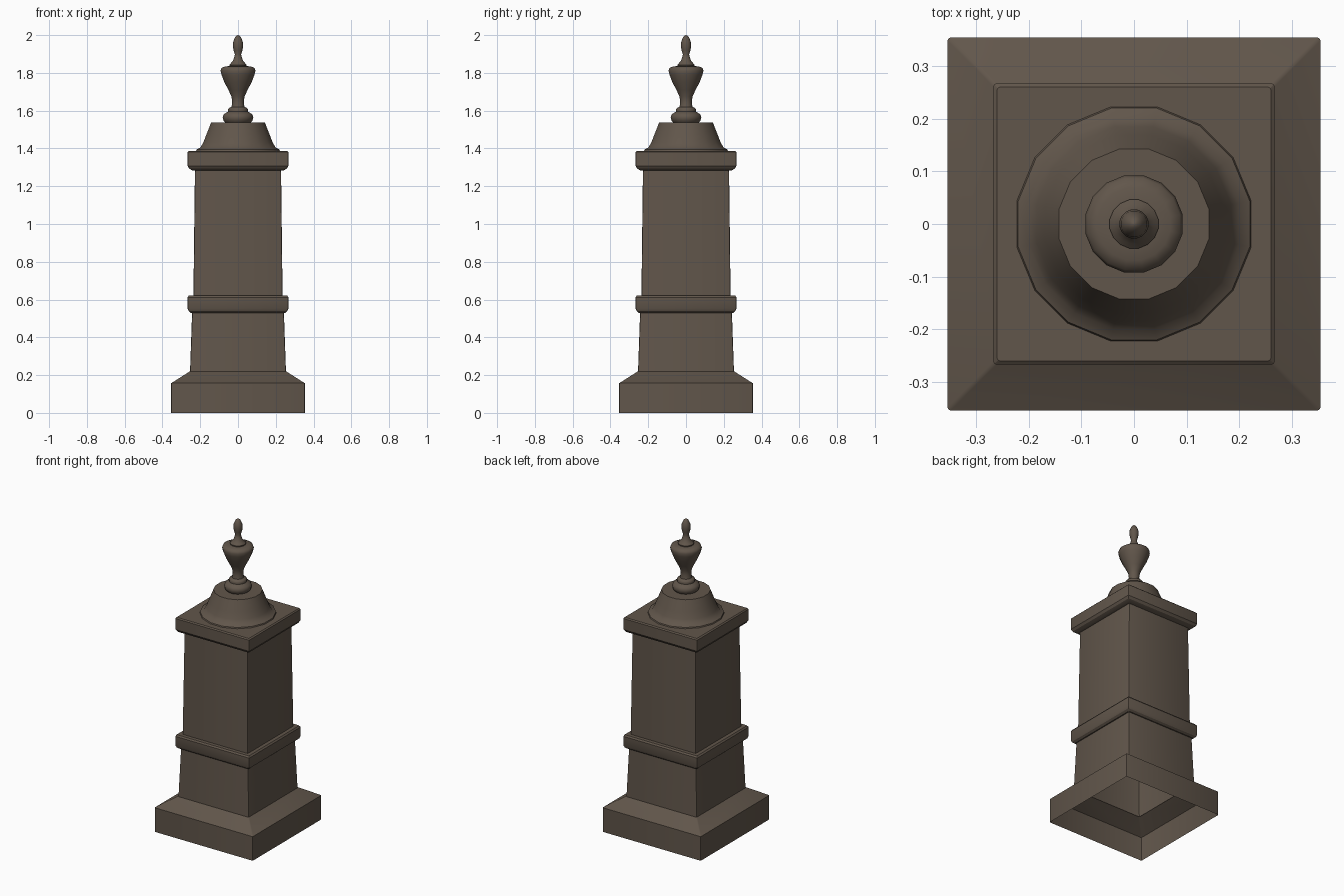
import bpy, bmesh, math

if "Cube" in bpy.data.objects:
    bpy.data.objects.remove(bpy.data.objects["Cube"])

stone = bpy.data.materials.new("dark brown stone")
stone.diffuse_color = (0.12, 0.093, 0.07, 1)
stone.use_nodes = True
stone.node_tree.nodes["Principled BSDF"].inputs["Base Color"].default_value = stone.diffuse_color


def ring_square(h, z, c=0.006):
    """Square outline of half width h with small rounded corners."""
    pts = []
    for k in range(4):
        a = math.pi / 4 + k * math.pi / 2
        sx, sy = math.copysign(1, math.cos(a)), math.copysign(1, math.sin(a))
        for d in (-math.pi / 4, 0, math.pi / 4):
            pts.append((sx * (h - c) + c * math.cos(a + d),
                        sy * (h - c) + c * math.sin(a + d), z))
    return pts


def ring_round(n):
    def ring(r, z):
        return [(r * math.cos(2 * math.pi * (i + 0.5) / n),
                 r * math.sin(2 * math.pi * (i + 0.5) / n), z) for i in range(n)]
    return ring


def loft(name, profile, ring, cap_top=True, angle=35):
    """Skin rings along a (half width, height) profile, open at the bottom."""
    bm = bmesh.new()
    rows = [[bm.verts.new(p) for p in ring(r, z)] for r, z in profile]
    n = len(rows[0])
    for a, b in zip(rows, rows[1:]):
        for i in range(n):
            j = (i + 1) % n
            bm.faces.new((a[i], a[j], b[j], b[i]))
    if cap_top:
        bm.faces.new(rows[-1])
    me = bpy.data.meshes.new(name)
    bm.to_mesh(me)
    bm.free()
    me.materials.append(stone)
    ob = bpy.data.objects.new(name, me)
    bpy.context.collection.objects.link(ob)
    bpy.ops.object.select_all(action='DESELECT')
    ob.select_set(True)
    bpy.context.view_layer.objects.active = ob
    bpy.ops.object.shade_smooth_by_angle(angle=math.radians(angle))
    return ob


# Hollow square pedestal: plinth, lower shaft, middle band, upper shaft, cap
loft("pedestal", [
    (0.354, 0), (0.354, 0.157), (0.258, 0.218), (0.254, 0.218),
    (0.243, 0.53), (0.25, 0.53), (0.262, 0.54), (0.267, 0.553),
    (0.267, 0.612), (0.26, 0.622), (0.236, 0.622),
    (0.228, 1.283), (0.24, 1.283), (0.258, 1.293), (0.267, 1.308),
    (0.267, 1.38), (0.26, 1.387)], ring_square, angle=25)

# Flared round cap
loft("bell_cap", [
    (0.227, 1.386), (0.224, 1.394), (0.203, 1.405), (0.188, 1.43),
    (0.172, 1.47), (0.158, 1.505), (0.145, 1.538)], ring_round(16))

# Turned urn finial
loft("urn_finial", [
    (0.066, 1.535), (0.078, 1.547), (0.083, 1.566), (0.076, 1.582),
    (0.058, 1.592), (0.053, 1.595), (0.054, 1.607), (0.048, 1.615),
    (0.035, 1.62), (0.031, 1.645), (0.035, 1.675), (0.052, 1.71),
    (0.074, 1.752), (0.089, 1.79), (0.094, 1.812), (0.089, 1.826),
    (0.07, 1.834), (0.046, 1.836), (0.047, 1.843), (0.038, 1.852),
    (0.027, 1.865), (0.02, 1.885), (0.017, 1.897), (0.024, 1.92),
    (0.028, 1.945), (0.025, 1.968), (0.016, 1.988), (0.007, 1.998),
    (0.001, 2.0)], ring_round(16), angle=50)
